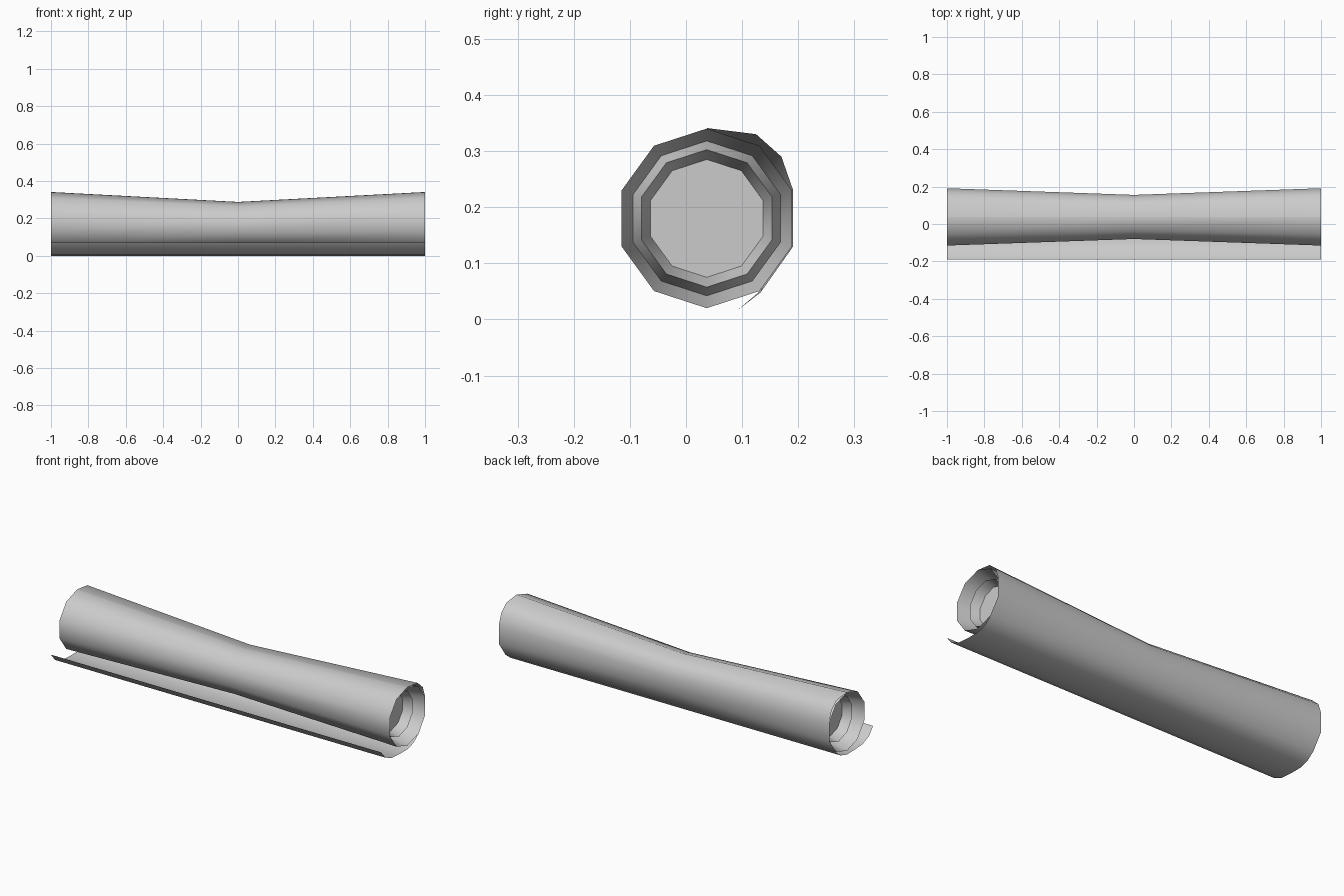
import bpy, math

if "Cube" in bpy.data.objects:
    bpy.data.objects.remove(bpy.data.objects["Cube"])

CY, CZ = 0.037, 0.18      # roll centre
SIDES = 10
PINCH = 0.77              # size of the roll at the middle


def make_object(name, verts, faces):
    mesh = bpy.data.meshes.new(name)
    mesh.from_pydata(verts, [], faces)
    mesh.update()
    ob = bpy.data.objects.new(name, mesh)
    bpy.context.collection.objects.link(ob)
    bpy.ops.object.select_all(action='DESELECT')
    ob.select_set(True)
    bpy.context.view_layer.objects.active = ob
    bpy.ops.object.shade_smooth_by_angle(angle=math.radians(45))
    return ob


def pinched(y, z, amount=1.0):
    py, pz = CY + PINCH * (y - CY), 0.164 + PINCH * (z - CZ)
    return y + (py - y) * amount, z + (pz - z) * amount


def ring(x, radius):
    pts = []
    for i in range(SIDES):
        a = math.tau * i / SIDES
        pts.append((x, CY + radius * math.sin(a), CZ + radius * math.cos(a)))
    return pts


# Inner roll: waisted tube with a spiral-like groove and floor in each end
R = 0.16
end = [(0.90, 0.105), (0.95, 0.1225), (0.90, 0.138), (1.0, R)]
rings = [ring(-x, r) for x, r in end]
rings.append([(0, *pinched(y, z)) for _, y, z in ring(0, R)])
rings += [ring(x, r) for x, r in reversed(end)]
verts = [v for r in rings for v in r]
faces = []
for k in range(len(rings) - 1):
    for i in range(SIDES):
        j = (i + 1) % SIDES
        a, b = k * SIDES, (k + 1) * SIDES
        faces.append((a + i, a + j, b + j, b + i))
last = (len(rings) - 1) * SIDES
faces.append(tuple(reversed(range(SIDES))))
faces.append(tuple(last + i for i in range(SIDES)))
make_object("roll", verts, faces)

# Outer sheet: free curled flap, straight underside, pinched back and top
# (y, z, pinch amount)
profile = [(-0.19, 0.07, 0), (-0.155, 0.028, 0), (-0.10, 0.005, 0),
           (-0.03, 0.0, 0), (0.037, 0.0, 0), (0.09, 0.015, 0),
           (0.133, 0.048, 0.1), (0.191, 0.13, 1), (0.191, 0.23, 1),
           (0.17, 0.29, 1), (0.125, 0.33, 1), (0.037, 0.341, 1)]
n = len(profile)
verts = []
for x in (-1, 0, 1):
    for y, z, p in profile:
        verts.append((x, *pinched(y, z, p if x == 0 else 0)))
faces = [(k * n + i, k * n + i + 1, (k + 1) * n + i + 1, (k + 1) * n + i)
         for k in range(2) for i in range(n - 1)]
faces = [f[::-1] for f in faces]
make_object("outer_sheet", verts, faces)
